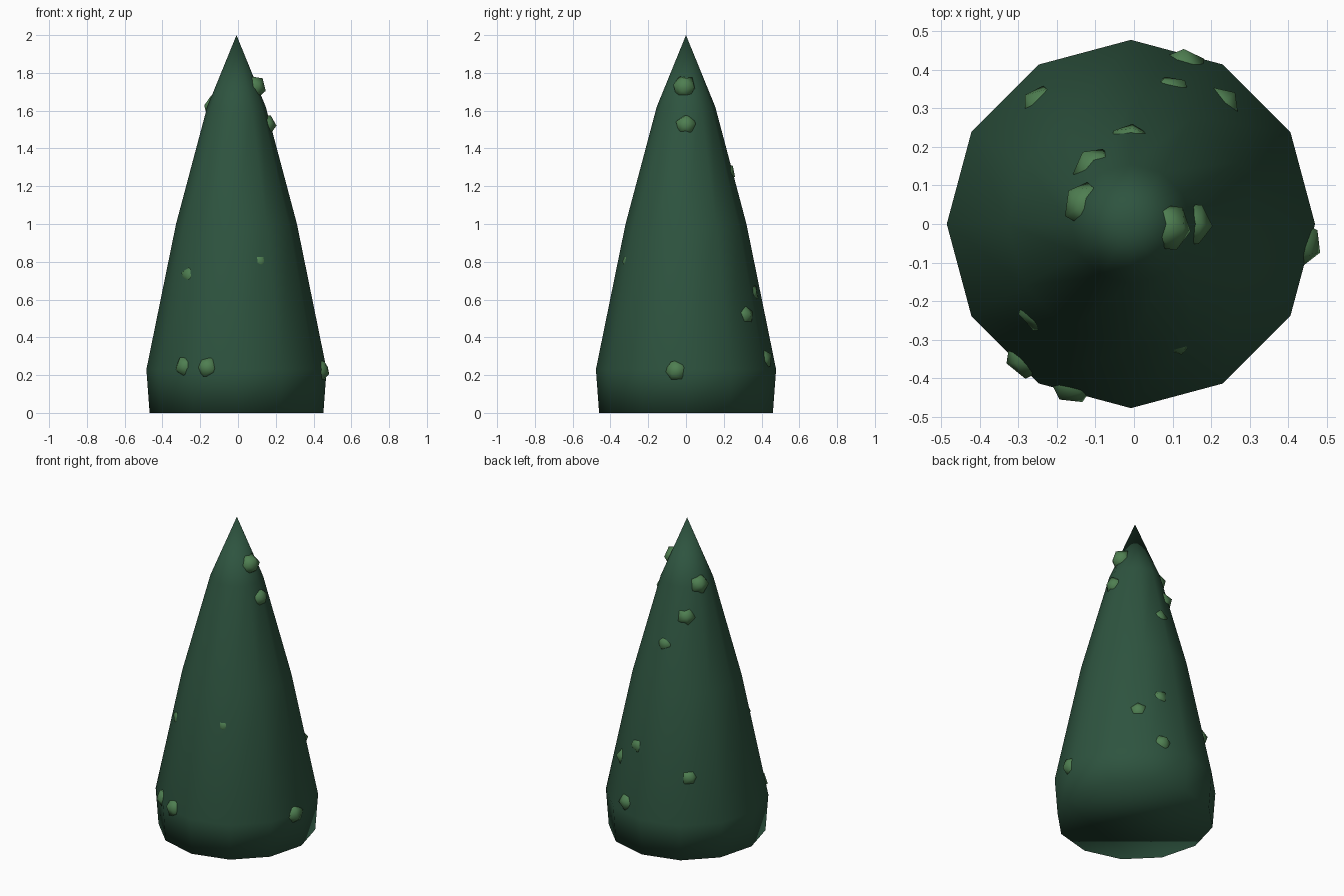
import bpy, bmesh, math, random
from mathutils import Vector, Euler

if "Cube" in bpy.data.objects:
    bpy.data.objects.remove(bpy.data.objects["Cube"])

random.seed(4)
CX = -0.008                      # trunk axis sits slightly left of the box centre
SIDES = 12
PROFILE = [(0.46, 0.0), (0.477, 0.23), (0.32, 1.0), (0.155, 1.62), (0.0, 2.0)]


def material(name, rgb):
    m = bpy.data.materials.new(name)
    m.diffuse_color = (*rgb, 1)
    m.use_nodes = True
    m.node_tree.nodes["Principled BSDF"].inputs["Base Color"].default_value = m.diffuse_color
    return m


def finish(bm, name, mat):
    bmesh.ops.recalc_face_normals(bm, faces=bm.faces)
    for f in bm.faces:
        f.smooth = True
    me = bpy.data.meshes.new(name)
    bm.to_mesh(me)
    bm.free()
    me.materials.append(mat)
    ob = bpy.data.objects.new(name, me)
    bpy.context.collection.objects.link(ob)
    return ob


def surface_radius(z, angle):
    """Distance from the axis to the twelve-sided surface."""
    for (r0, z0), (r1, z1) in zip(PROFILE, PROFILE[1:]):
        if z <= z1:
            r = r0 + (r1 - r0) * (z - z0) / (z1 - z0)
            break
    step = 2 * math.pi / SIDES
    off = angle % step - step / 2
    return r * math.cos(step / 2) / math.cos(off), (r1 - r0) / (z1 - z0)


dark = material("dark green", (0.027, 0.088, 0.050))
light = material("leaf green", (0.077, 0.210, 0.082))

# Tapered body with flat base and pointed tip
bm = bmesh.new()
rings = []
for r, z in PROFILE[:-1]:
    rings.append([bm.verts.new((CX + r * math.cos(2 * math.pi * i / SIDES),
                                r * math.sin(2 * math.pi * i / SIDES), z))
                  for i in range(SIDES)])
tip = bm.verts.new((CX, 0, PROFILE[-1][1]))
bm.faces.new(rings[0][::-1])
for i in range(SIDES):
    j = (i + 1) % SIDES
    for a, b in zip(rings, rings[1:]):
        bm.faces.new((a[i], a[j], b[j], b[i]))
    bm.faces.new((rings[-1][i], rings[-1][j], tip))
finish(bm, "tree_body", dark)

# Leaf clumps: x, y (for direction), z, radius, how far it stands out
CLUMPS = [
    (0.105, -0.010, 1.73, 0.066, 0.045), (0.165, 0.000, 1.53, 0.060, 0.028),
    (-0.130, 0.052, 1.63, 0.064, 0.034), (-0.115, 0.165, 1.45, 0.060, 0.024),
    (-0.010, 0.243, 1.28, 0.056, 0.013), (-0.260, 0.340, 0.51, 0.060, 0.022),
    (0.105, 0.370, 0.64, 0.060, 0.018), (0.240, 0.330, 0.52, 0.060, 0.024),
    (0.140, 0.435, 0.29, 0.062, 0.027), (0.465, -0.055, 0.22, 0.066, 0.030),
    (-0.275, -0.250, 0.735, 0.060, 0.015), (-0.290, -0.360, 0.25, 0.062, 0.028),
    (-0.170, -0.435, 0.245, 0.062, 0.030), (0.125, -0.325, 0.81, 0.054, 0.010),
]
for n, (x, y, z, rad, out) in enumerate(CLUMPS, 1):
    ang = math.atan2(y, x - CX)
    r, slope = surface_radius(z, ang)
    outward = Vector((math.cos(ang), math.sin(ang), -slope)).normalized()
    base = Vector((CX + r * math.cos(ang), r * math.sin(ang), z))
    bm = bmesh.new()
    bmesh.ops.create_icosphere(bm, subdivisions=1, radius=rad)
    rot = Euler([random.uniform(0, 3) for _ in range(3)]).to_matrix()
    bmesh.ops.rotate(bm, verts=bm.verts, matrix=rot)
    bmesh.ops.translate(bm, verts=bm.verts, vec=base + outward * (out - rad * 0.93))
    finish(bm, f"leaf_clump_{n}", light)
